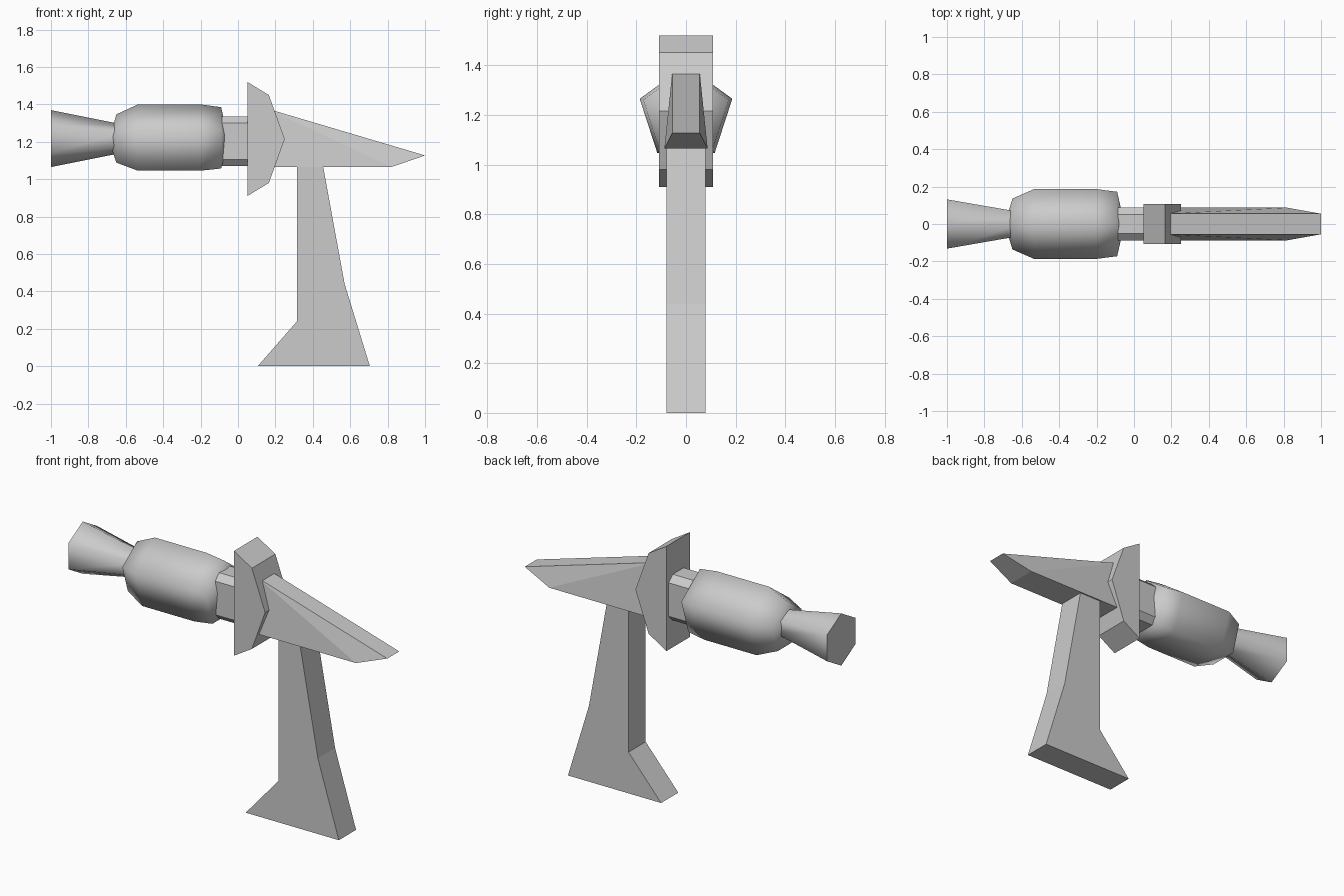
import bpy, bmesh
from math import sin, cos, pi, radians

if "Cube" in bpy.data.objects:
    bpy.data.objects.remove(bpy.data.objects["Cube"])


def finish(name, bm, smooth=False):
    bmesh.ops.remove_doubles(bm, verts=bm.verts, dist=1e-5)
    bmesh.ops.recalc_face_normals(bm, faces=bm.faces)
    me = bpy.data.meshes.new(name)
    bm.to_mesh(me)
    bm.free()
    ob = bpy.data.objects.new(name, me)
    bpy.context.collection.objects.link(ob)
    if smooth:
        bpy.ops.object.select_all(action='DESELECT')
        ob.select_set(True)
        bpy.context.view_layer.objects.active = ob
        bpy.ops.object.shade_smooth_by_angle(angle=radians(76))
    return ob


def loft(name, rings, smooth=False):
    """Skin a row of equal-length vertex rings and cap both ends."""
    bm = bmesh.new()
    rows = [[bm.verts.new(p) for p in r] for r in rings]
    n = len(rows[0])
    for a, b in zip(rows, rows[1:]):
        for i in range(n):
            j = (i + 1) % n
            bm.faces.new((a[i], a[j], b[j], b[i]))
    bm.faces.new(rows[0])
    bm.faces.new(rows[-1])
    return finish(name, bm, smooth)


def turned(name, sides, zc, profile):
    """Low-sided turning along x, one corner pointing up."""
    return loft(name, [[(x, r * sin(2 * pi * i / sides), zc + r * cos(2 * pi * i / sides))
                        for i in range(sides)] for x, r in profile], True)


def slab(name, outline, half):
    """Side outline (x, z) given thickness in y."""
    return loft(name, [[(x, y, z) for x, z in outline] for y in (-half, half)])


# Flared rear nozzle (six sides) and five-sided barrel
turned("rear_nozzle", 6, 1.217, [(-1.0, 0.152), (-0.60, 0.072)])
turned("barrel", 5, 1.204, [(-0.685, 0.02), (-0.65, 0.143), (-0.535, 0.196),
                            (-0.20, 0.196), (-0.09, 0.181), (-0.055, 0.02)])

# Chamfered neck between barrel and guard
section = [(0.055, 1.07), (0.088, 1.105), (0.088, 1.30), (0.05, 1.335)]
section += [(-y, z) for y, z in reversed(section)]
loft("neck", [[(x, y, z) for y, z in section] for x in (-0.12, 0.10)])

# Guard plate and flared grip
slab("guard", [(0.05, 0.91), (0.165, 0.98), (0.25, 1.215), (0.165, 1.45), (0.05, 1.52)], 0.108)
slab("grip", [(0.315, 1.09), (0.315, 0.24), (0.105, 0), (0.705, 0), (0.57, 0.44), (0.451, 1.09)], 0.079)

# Wedge-shaped nose: narrow ridge on top, wide underside, blunt tip
bm = bmesh.new()
sides = []
for s in (-1, 1):
    sides.append([bm.verts.new(p) for p in (
        (0.17, s * 0.055, 1.373), (1.0, s * 0.055, 1.127),
        (0.82, s * 0.087, 1.065), (0.17, s * 0.087, 1.065))])
l, r = sides
for top, tip, low, back in sides:
    bm.faces.new((top, tip, low))
    bm.faces.new((top, low, back))
for i in range(4):
    j = (i + 1) % 4
    bm.faces.new((l[i], l[j], r[j], r[i]))
finish("nose_wedge", bm)
